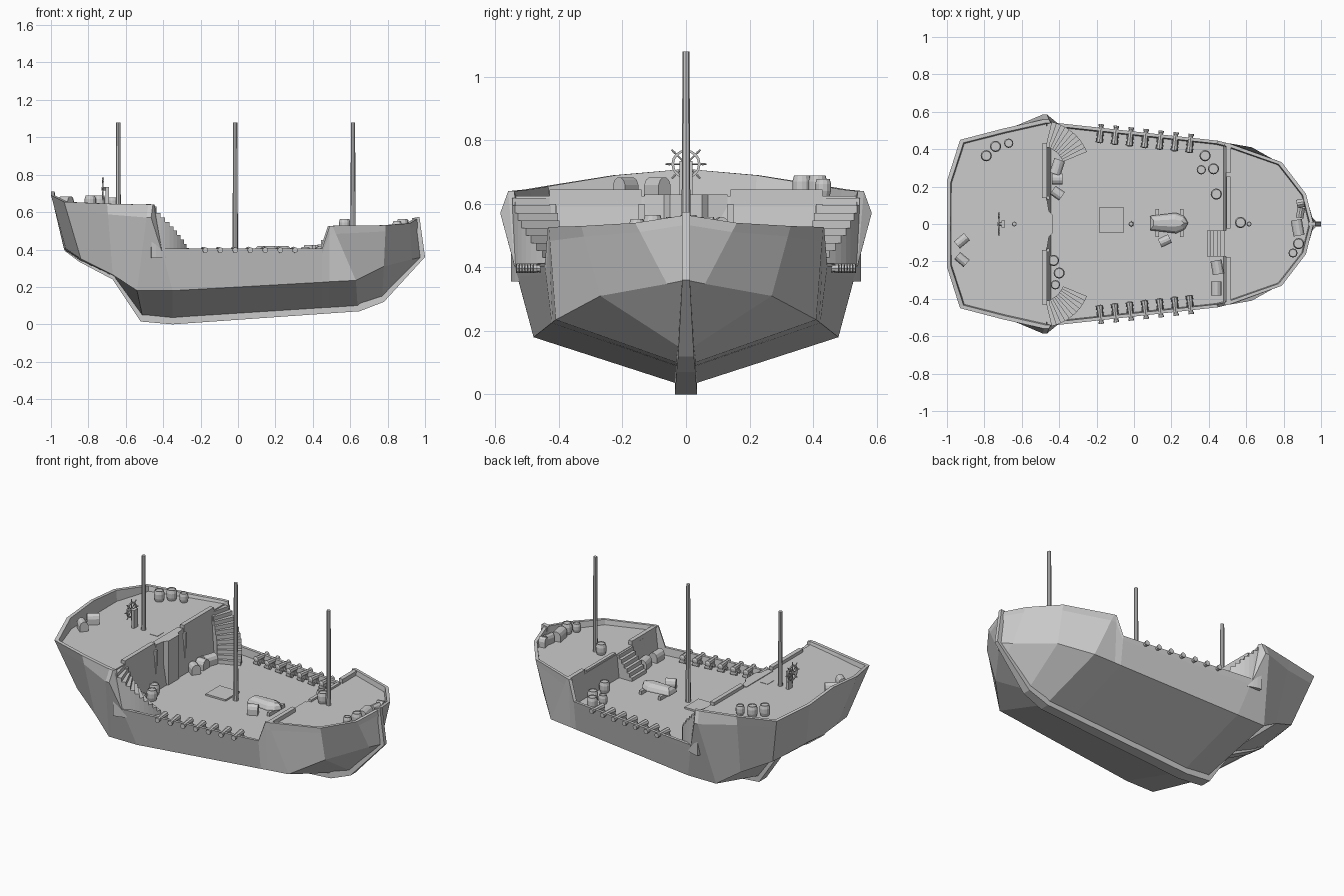
import bpy, bmesh
from math import sin, cos, pi, radians, atan
from mathutils import Vector, Matrix

if "Cube" in bpy.data.objects:
    bpy.data.objects.remove(bpy.data.objects["Cube"])

MAIN, QUARTER, FORE = 0.36, 0.625, 0.50


def make(name, bm, loc=(0, 0, 0), rz=0):
    bmesh.ops.recalc_face_normals(bm, faces=bm.faces)
    me = bpy.data.meshes.new(name)
    bm.to_mesh(me)
    bm.free()
    ob = bpy.data.objects.new(name, me)
    ob.location, ob.rotation_euler[2] = loc, rz
    bpy.context.collection.objects.link(ob)
    return ob


def loft(bm, rings, closed=True, caps=True):
    vs = [[bm.verts.new(p) for p in r] for r in rings]
    n = len(vs[0])
    for a, b in zip(vs, vs[1:]):
        for i in range(n if closed else n - 1):
            j = (i + 1) % n
            bm.faces.new((a[i], a[j], b[j], b[i]))
    if caps:
        bm.faces.new(vs[0])
        bm.faces.new(vs[-1])


def prism(bm, pts, z0, z1):
    loft(bm, [[(x, y, z) for x, y in pts] for z in (z0, z1)])


def add_box(bm, c, s):
    bmesh.ops.create_cube(bm, size=1, matrix=Matrix.Translation(c) @ Matrix.Diagonal((*s, 1)))


def box(name, c, s, rz=0):
    bm = bmesh.new()
    add_box(bm, (0, 0, 0), s)
    return make(name, bm, c, rz)


def add_lathe(bm, prof, n, mat=Matrix()):
    loft(bm, [[mat @ Vector((r * cos(2 * pi * i / n), r * sin(2 * pi * i / n), z))
               for i in range(n)] for r, z in prof])


# hull: keel x,z | chine x,y,z | rail x,y,z | deck z
stations = [
    (-.93, .40, -.93, 0, .40, -1.0, 0, .71, QUARTER),
    (-.93, .40, -.92, .15, .405, -1.0, .23, .69, QUARTER),
    (-.85, .345, -.84, .36, .35, -.93, .45, .655, QUARTER),
    (-.67, .26, -.67, .43, .265, -.70, .51, .645, QUARTER),
    (-.51, .04, -.54, .48, .18, -.48, .56, .64, QUARTER),
    (-.50, .04, -.52, .48, .18, -.455, .56, .64, MAIN),
    (-.35, .025, -.35, .48, .18, -.41, .54, .405, MAIN),
    (.45, .078, .45, .423, .225, .45, .445, .405, MAIN),
    (.49, .08, .49, .42, .228, .49, .435, .525, MAIN),
    (.64, .09, .63, .41, .235, .505, .432, .527, FORE),
    (.77, .135, .78, .27, .31, .79, .33, .53, FORE),
    (.93, .30, .93, .06, .348, .92, .16, .54, FORE),
    (.985, .36, .985, 0, .36, .96, 0, .565, FORE)]
rings = []
for kx, kz, cx, cy, cz, rx, ry, rz, dz in stations:
    c, r = Vector((cx, cy, cz)), Vector((rx, ry, rz))
    u = c.lerp(r, .85)
    if -.5 < rx < -.45:
        u.y = .585
    rings.append([(kx, 0, kz), c, u, r, (rx * .98, ry * .965, rz),
                  (rx * .975, ry * .955, dz), (rx * .975, 0, dz)])
bm = bmesh.new()
loft(bm, rings, closed=False, caps=False)
bmesh.ops.mirror(bm, geom=bm.verts[:] + bm.edges[:] + bm.faces[:], axis='Y', merge_dist=1e-4)
bmesh.ops.remove_doubles(bm, verts=bm.verts, dist=1e-4)
bmesh.ops.dissolve_degenerate(bm, edges=bm.edges, dist=1e-5)
make("hull", bm)

# keel and stem timber: x, z, half width
path = [(-.93, .395, .02), (-.85, .335, .03), (-.67, .24, .035), (-.52, .015, .035),
        (-.35, 0, .035), (.65, .07, .03), (.78, .12, .025), (1, .36, .012), (.97, .575, .012)]
bm = bmesh.new()
prof = []
for x, z, w in path:
    p = Vector((x, 0, z))
    q = p + (Vector((x * .6, 0, .5)) - p).normalized() * .04
    prof.append([(p.x, -w, p.z), (p.x, w, p.z), (q.x, w, q.z), (q.x, -w, q.z)])
loft(bm, prof)
make("keel", bm)

# masts
for name, x in (("mizzen_mast", -.64), ("main_mast", -.015), ("fore_mast", .615)):
    bm = bmesh.new()
    add_lathe(bm, [(.015, .35), (.011, 1.08)], 8)
    make(name, bm, (x, 0, 0))

# cabin front, deck trims and break rails
bm = bmesh.new()
prism(bm, [(-.5, -.13), (-.465, -.13), (-.455, -.07), (-.435, -.05), (-.435, .05),
           (-.455, .07), (-.465, .13), (-.5, .13)], MAIN, QUARTER + .004)
make("cabin_bay", bm)
for s in (-1, 1):
    box("quarterdeck_rail", (-.478, s * .285, .617), (.026, .29, .055))
    bm = bmesh.new()
    for y in (.14, .42):
        add_box(bm, (-.462, s * y, .48), (.02, .02, .24))
    make("cabin_posts", bm)
box("foredeck_rail_left", (.505, .35, .505), (.025, .15, .04))
box("foredeck_rail_mid", (.505, .115, .502), (.02, .28, .02))
box("foredeck_rail_right", (.505, -.3, .505), (.025, .24, .04))

# curved stairs up to the quarterdeck
N = 11
for s in (-1, 1):
    bm = bmesh.new()
    for i in range(N):
        a, b = (radians(22 + 60 * k / N) for k in (i, i + 1))
        pts = [(-.5 + r * cos(t), s * (.285 + r * sin(t)))
               for r, t in ((.13, a), (.268, a), (.268, b), (.13, b))]
        prism(bm, pts, MAIN - .005, MAIN + (QUARTER - MAIN) * (i + 1) / (N + .3))
    make("curved_stair", bm)

# straight stair to the foredeck
bm = bmesh.new()
for i in range(6):
    x0 = .39 + .018 * i
    h = .14 * (i + 1) / 6
    add_box(bm, ((x0 + .5) / 2, -.105, MAIN + h / 2 - .002), (.5 - x0, .14, h))
make("foredeck_stair", bm)

# cannons along both rails
tilt = atan(.11)
for s in (-1, 1):
    for i in range(7):
        x = -.18 + .08 * i
        y = .54 - .11 * (x + .41) - .033
        bm = bmesh.new()
        m = Matrix.Rotation(-pi / 2, 4, 'X')
        add_lathe(bm, [(.008, -.05), (.018, -.045), (.015, .0), (.012, .04), (.015, .045), (.015, .053)], 8, m)
        add_box(bm, (0, -.018, -.02), (.026, .055, .022))
        for wx in (-.016, .016):
            for wy in (-.035, 0):
                w = Matrix.Translation((wx, wy, -.026)) @ Matrix.Rotation(pi / 2, 4, 'Y')
                add_lathe(bm, [(.01, -.004), (.01, .004)], 8, w)
        make("cannon", bm, (x, s * y, .397), -tilt if s > 0 else pi + tilt)

# cargo hatches
box("main_hatch", (-.12, .022, MAIN + .004), (.135, .135, .012))
box("quarterdeck_hatch", (-.55, 0, QUARTER), (.05, .06, .004))

# upturned rowing boat on two chocks
bm = bmesh.new()
shape = [(-.1, -.038), (.04, -.055), (.085, -.035), (.105, 0), (.085, .035), (.04, .055), (-.1, .038)]
for k, z in ((1, .012),):
    loft(bm, [[(x * f, y * g, h) for x, y in shape]
              for f, g, h in ((1, 1, .02), (1, 1, .028), (.94, .8, .045), (.8, .35, .058))])
for x in (-.06, .07):
    add_box(bm, (x, 0, .012), (.018, .15, .022))
make("rowing_boat", bm, (.185, .005, MAIN))

# steering wheel and its stand
bm = bmesh.new()
turn = Matrix.Rotation(pi / 2, 4, 'Y')
n = 16
rim = [[turn @ Vector((r * cos(2 * pi * i / n), r * sin(2 * pi * i / n), z))
        for r, z in ((.038, -.004), (.046, -.004), (.046, .004), (.038, .004))] for i in range(n + 1)]
loft(bm, rim, caps=False)
bmesh.ops.remove_doubles(bm, verts=bm.verts, dist=1e-5)
for i in range(8):
    add_lathe(bm, [(.003, 0), (.003, .045), (.0045, .052), (.003, .064)], 6,
              Matrix.Rotation(i * pi / 4, 4, 'X'))
add_lathe(bm, [(.01, -.007), (.01, .022)], 8, turn)
make("steering_wheel", bm, (-.722, 0, .725))
box("wheel_stand", (-.70, 0, .68), (.018, .04, .11))

# barrels: x, y, radius, deck
barrels = [(-.79, .365, .03, QUARTER), (-.74, .415, .03, QUARTER), (-.67, .432, .025, QUARTER),
           (.38, .365, .03, MAIN), (.36, .29, .025, MAIN), (.425, .295, .03, MAIN), (.44, .16, .03, MAIN),
           (-.43, -.195, .03, MAIN), (-.4, -.262, .03, MAIN), (-.42, -.325, .025, MAIN),
           (.57, .008, .03, FORE), (.88, -.105, .03, FORE), (.85, -.155, .024, FORE)]
for x, y, r, z in barrels:
    bm = bmesh.new()
    h = r * 2.15
    add_lathe(bm, [(r * .82, 0), (r, h * .3), (r, h * .7), (r * .82, h), (r * .72, h), (r * .72, h - .004)], 12)
    make("barrel", bm, (x, y, z))

# chests with rounded lids: x, y, length, width, turn, deck
chests = [(-.92, -.09, .07, .05, 40, QUARTER), (-.92, -.19, .065, .05, -40, QUARTER),
          (-.41, .305, .08, .06, 72, MAIN), (-.41, .24, .055, .06, 0, MAIN),
          (-.41, .165, .06, .055, -35, MAIN), (.165, -.09, .06, .05, 25, MAIN),
          (.445, -.232, .075, .06, 100, MAIN), (.44, -.345, .075, .055, 90, MAIN),
          (.875, -.02, .085, .06, 100, FORE), (.89, .06, .055, .04, 80, FORE),
          (.89, .11, .04, .045, 10, FORE)]
for x, y, l, w, a, z in chests:
    bm = bmesh.new()
    sec = [(-.5, 0), (.5, 0), (.5, .034), (.36, .05), (.13, .058), (-.13, .058), (-.36, .05), (-.5, .034)]
    loft(bm, [[(k * l, u * w, v) for u, v in sec] for k in (-.5, .5)])
    make("chest", bm, (x, y, z), radians(a))
